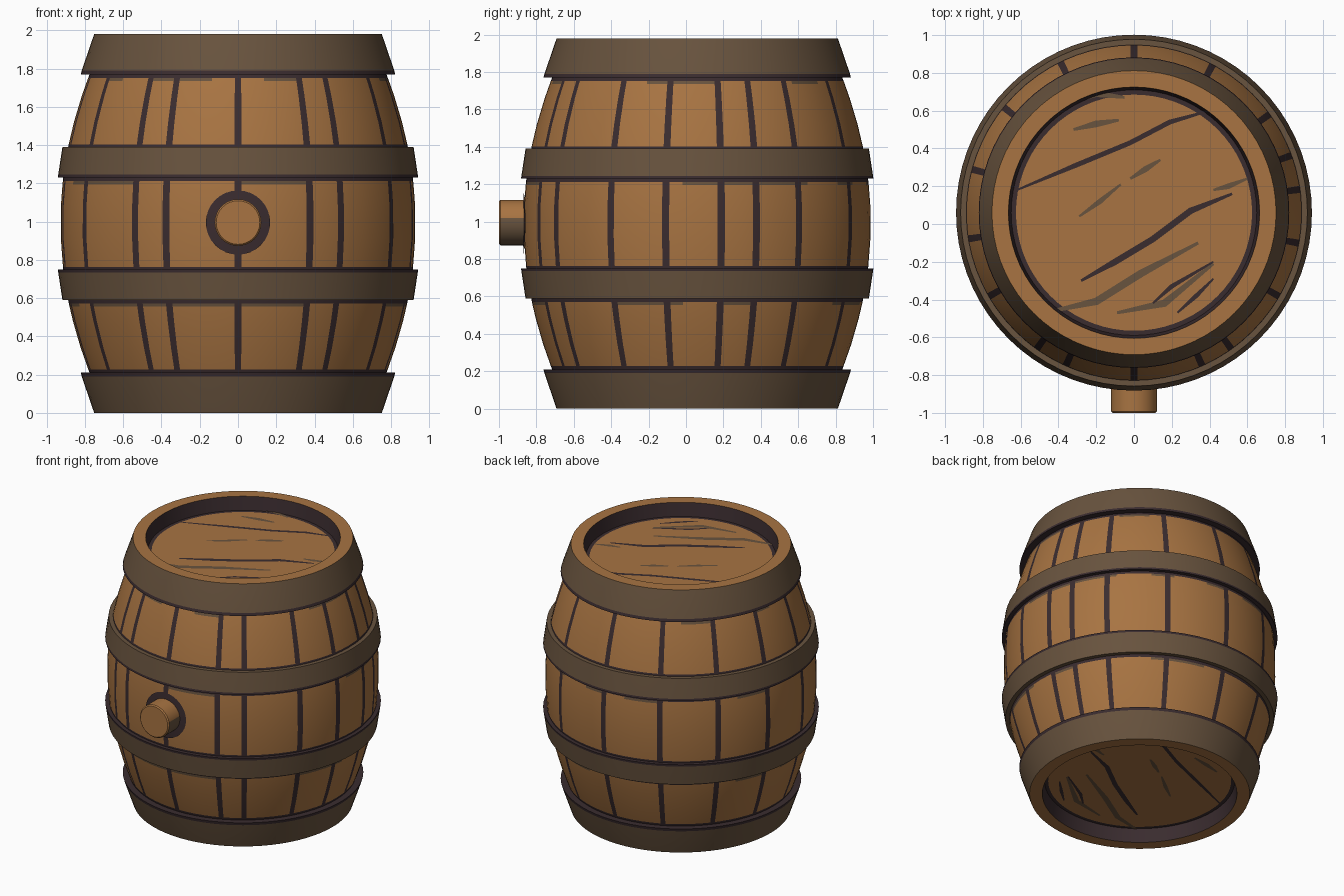
import bpy, bmesh, math, random
from math import sin, cos, radians, sqrt

if "Cube" in bpy.data.objects:
    bpy.data.objects.remove(bpy.data.objects["Cube"])

random.seed(4)
CY, H, MID = 0.06, 1.98, 0.99          # barrel axis y, height, middle height


def lin(c):
    c /= 255
    return c / 12.92 if c <= 0.04045 else ((c + 0.055) / 1.055) ** 2.4


def material(name, *rgb):
    m = bpy.data.materials.new(name)
    m.diffuse_color = (*[lin(c) for c in rgb], 1)
    m.use_nodes = True
    m.node_tree.nodes["Principled BSDF"].inputs["Base Color"].default_value = m.diffuse_color
    return m


MATS = [material("wood", 168, 116, 66),
        material("hoop_brown", 104, 83, 62),
        material("dark_line", 58, 44, 47)]
WOOD, HOOP, DARK = 0, 1, 2


def finish(name, bm):
    me = bpy.data.meshes.new(name)
    bm.to_mesh(me)
    bm.free()
    for m in MATS:
        me.materials.append(m)
    ob = bpy.data.objects.new(name, me)
    bpy.context.collection.objects.link(ob)
    bpy.ops.object.select_all(action='DESELECT')
    ob.select_set(True)
    bpy.context.view_layer.objects.active = ob
    bpy.ops.object.shade_smooth_by_angle(angle=radians(30))
    return ob


def lathe(name, prof, rule, angles=None):
    """Revolve (r, z) points round the barrel axis; rule(row, angle) gives the colour."""
    angles = angles or [i * 5 for i in range(72)]
    n = len(angles)
    bm = bmesh.new()
    rings = []
    for r, z in prof:
        if r == 0:
            rings.append([bm.verts.new((0, CY, z))] * n)
        else:
            rings.append([bm.verts.new((r * sin(radians(a)), CY - r * cos(radians(a)), z))
                          for a in angles])
    for i in range(len(prof) - 1):
        lo, hi = rings[i], rings[i + 1]
        for j in range(n):
            k = (j + 1) % n
            quad = list(dict.fromkeys((lo[j], lo[k], hi[k], hi[j])))
            end = angles[k] if k else angles[0] + 360
            bm.faces.new(quad).material_index = rule(i, (angles[j] + end) / 2)
    return finish(name, bm)


def lathe_pair(name, prof, cols):
    """A revolved part and its mirror image about the barrel's middle."""
    lathe("upper_" + name, prof, lambda i, a: cols[i])
    flip = [(r, H - z) for r, z in reversed(prof)]
    lathe("lower_" + name, flip, lambda i, a: cols[::-1][i])


def radius(z):
    return 0.928 - 0.25 * (z - MID) ** 2


# Staves: one bulging shell, joints coloured by angle and ends by height
joints = [0, 24, 35.5, 60, 79.5, 98, 110, 126, 152, 180,
          206, 231, 255, 279, 300, 324.5, 336]
HALF = 1.2


def gap(a, b):
    return abs((a - b + 180) % 360 - 180)


angles = [a for a in range(0, 360, 5) if all(gap(a, j) > 2.2 for j in joints)]
angles = sorted(angles + [(j + s) % 360 for j in joints for s in (-HALF, HALF)])

sections = [(0.21, 0.595), (0.745, 1.235), (1.385, 1.775)]
rows = []                               # (bottom z, kind)
for lo, hi in sections:
    rows += [(lo, "end"), (lo + 0.018, "wood"), (lo + (hi - lo) * 0.35, "wood"),
             (lo + (hi - lo) * 0.7, "wood"), (hi - 0.04, "worn"), (hi - 0.024, "end"),
             (hi, "end")]
body_z = [z for z, _ in rows]
worn = {}


def stave_colour(i, a):
    kind = rows[i][1]
    if kind == "end" or any(gap(a, j) < HALF for j in joints):
        return DARK
    if kind == "worn":
        key = (i, int(a // 12))
        return HOOP if worn.setdefault(key, random.random() < 0.4) else WOOD
    return WOOD


lathe("staves", [(radius(z), z) for z in body_z], stave_colour, angles)

# Hoops: end hoops and inner hoops, each with a thin dark edge
lathe_pair("end_hoop", [(0.76, 1.77), (0.822, 1.77), (0.817, 1.79), (0.752, H)],
           [DARK, DARK, HOOP])
lathe_pair("inner_hoop", [(0.90, 1.23), (0.942, 1.23), (0.94, 1.245),
                          (0.918, 1.39), (0.87, 1.39)],
           [DARK, DARK, HOOP, HOOP])

# Barrel heads: rim, recessed wall and sunken disc
lathe_pair("head", [(0.752, H), (0.665, H), (0.65, 1.88), (0.625, 1.88), (0, 1.88)],
           [WOOD, DARK, DARK, WOOD])

# Painted grain strokes on both heads: (half width, colour, path points)
strokes = [
    (0.013, DARK, [(-0.62, 0.18), (-0.31, 0.31), (-0.02, 0.43), (0.19, 0.54), (0.40, 0.60)]),
    (0.017, DARK, [(-0.28, -0.30), (-0.10, -0.20), (0.10, -0.08), (0.30, 0.07), (0.52, 0.16)]),
    (0.012, DARK, [(0.10, -0.42), (0.20, -0.33), (0.42, -0.20)]),
    (0.012, DARK, [(0.23, -0.47), (0.33, -0.38), (0.42, -0.29)]),
    (0.018, HOOP, [(-0.32, 0.50), (-0.20, 0.53), (-0.08, 0.55)]),
    (0.014, HOOP, [(-0.29, 0.04), (-0.18, 0.12), (-0.07, 0.21)]),
    (0.016, HOOP, [(-0.02, 0.24), (0.06, 0.29), (0.14, 0.34)]),
    (0.015, HOOP, [(0.42, 0.18), (0.50, 0.20), (0.60, 0.24)]),
    (0.020, HOOP, [(-0.43, -0.46), (-0.20, -0.41), (0.04, -0.26), (0.34, -0.10)]),
    (0.020, HOOP, [(-0.09, -0.47), (0.16, -0.42), (0.42, -0.21)]),
    (0.018, HOOP, [(-0.32, 0.65), (-0.20, 0.69), (-0.05, 0.67)]),
]


def grain(name, z, up):
    bm = bmesh.new()
    for half, col, path in strokes:
        left, right = [], []
        for i, (x, y) in enumerate(path):
            (x0, y0), (x1, y1) = path[max(i - 1, 0)], path[min(i + 1, len(path) - 1)]
            d = sqrt((x1 - x0) ** 2 + (y1 - y0) ** 2)
            w = half * (0.4 if i in (0, len(path) - 1) else 1)
            nx, ny = -(y1 - y0) / d * w, (x1 - x0) / d * w
            left.append(bm.verts.new((x + nx, y + ny, z)))
            right.append(bm.verts.new((x - nx, y - ny, z)))
        for i in range(len(path) - 1):
            quad = [right[i], right[i + 1], left[i + 1], left[i]]
            bm.faces.new(quad if up else quad[::-1]).material_index = col
    finish(name, bm)


grain("upper_head_grain", 1.884, True)
grain("lower_head_grain", H - 1.884, False)

# Bung: short plug with a darker underside
bm = bmesh.new()
N = 32
loops = []
for r, y in ((0.122, -0.82), (0.122, -0.992), (0.114, -1.0)):
    loops.append([bm.verts.new((r * cos(2 * math.pi * i / N), y,
                                MID + 0.005 + r * sin(2 * math.pi * i / N))) for i in range(N)])
for a, b in zip(loops, loops[1:]):
    for i in range(N):
        k = (i + 1) % N
        f = bm.faces.new((a[i], a[k], b[k], b[i]))
        f.material_index = HOOP if f.calc_center_median().z < MID + 0.03 and b is loops[1] else WOOD
bm.faces.new(loops[-1])
bmesh.ops.recalc_face_normals(bm, faces=bm.faces)
finish("bung", bm)

# Dark ring painted round the bung, following the stave surface
bm = bmesh.new()
loops = []
for r in (0.115, 0.14, 0.168):
    ring = []
    for i in range(N):
        x, z = r * cos(2 * math.pi * i / N), MID + 0.005 + r * sin(2 * math.pi * i / N)
        ring.append(bm.verts.new((x, CY - sqrt((radius(z) + 0.006) ** 2 - x * x), z)))
    loops.append(ring)
for a, b in zip(loops, loops[1:]):
    for i in range(N):
        k = (i + 1) % N
        bm.faces.new((a[i], b[i], b[k], a[k])).material_index = DARK
finish("bung_ring", bm)
